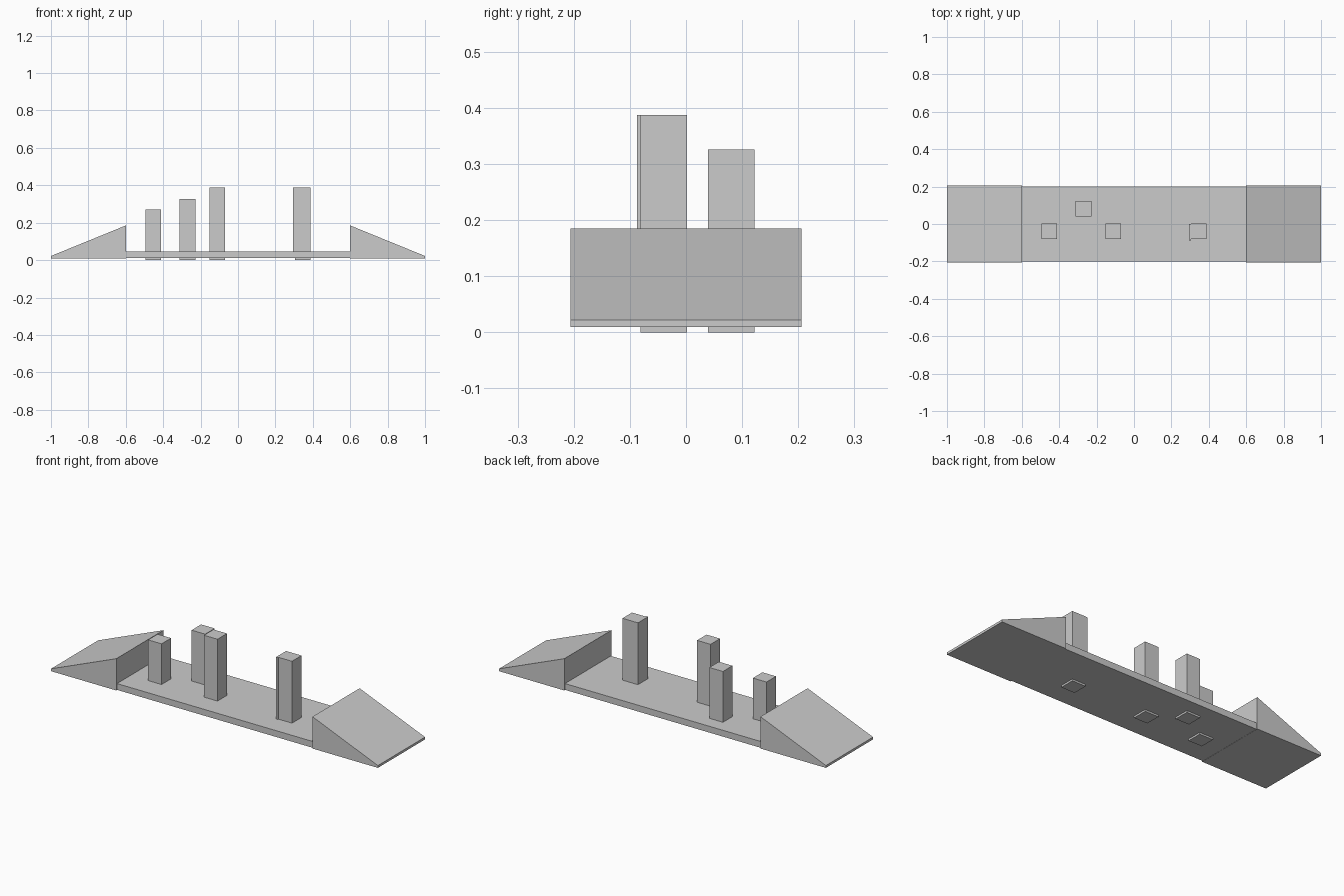
import bpy

if "Cube" in bpy.data.objects:
    bpy.data.objects.remove(bpy.data.objects["Cube"])


def prism(name, profile, y0, y1):
    # Extrude an x-z profile (counter-clockwise seen from the front) along y
    n = len(profile)
    verts = [(x, y, z) for y in (y0, y1) for x, z in profile]
    faces = [tuple(range(n)), tuple(range(2 * n - 1, n - 1, -1))]
    faces += [(i, i + n, (i + 1) % n + n, (i + 1) % n) for i in range(n)]
    mesh = bpy.data.meshes.new(name)
    mesh.from_pydata(verts, [], faces)
    mesh.update()
    obj = bpy.data.objects.new(name, mesh)
    bpy.context.collection.objects.link(obj)
    return obj


def box(name, x0, x1, y0, y1, z0, z1):
    return prism(name, [(x0, z0), (x1, z0), (x1, z1), (x0, z1)], y0, y1)


# Flat deck between the ramps
box("deck", -0.6, 0.6, -0.2, 0.2, 0.01, 0.045)

# Sloped end ramps, slightly wider than the deck
ramp = [(0.6, 0.009), (1.0, 0.009), (1.0, 0.022), (0.6, 0.185)]
prism("right_ramp", ramp, -0.206, 0.206)
prism("left_ramp", [(-x, z) for x, z in reversed(ramp)], -0.206, 0.206)

# Square posts passing through the deck: x centre, y centre, top height
posts = [(-0.452, -0.04, 0.27), (-0.27, 0.081, 0.326),
         (-0.11, -0.04, 0.387), (0.346, -0.04, 0.387)]
h = 0.0415
for i, (x, y, top) in enumerate(posts, 1):
    box(f"post_{i}", x - h, x + h, y - h, y + h, 0.0, top)

# Thin plate against the left side of the last post
box("post_side_plate", 0.293, 0.306, -0.087, 0.001, 0.04, 0.387)
